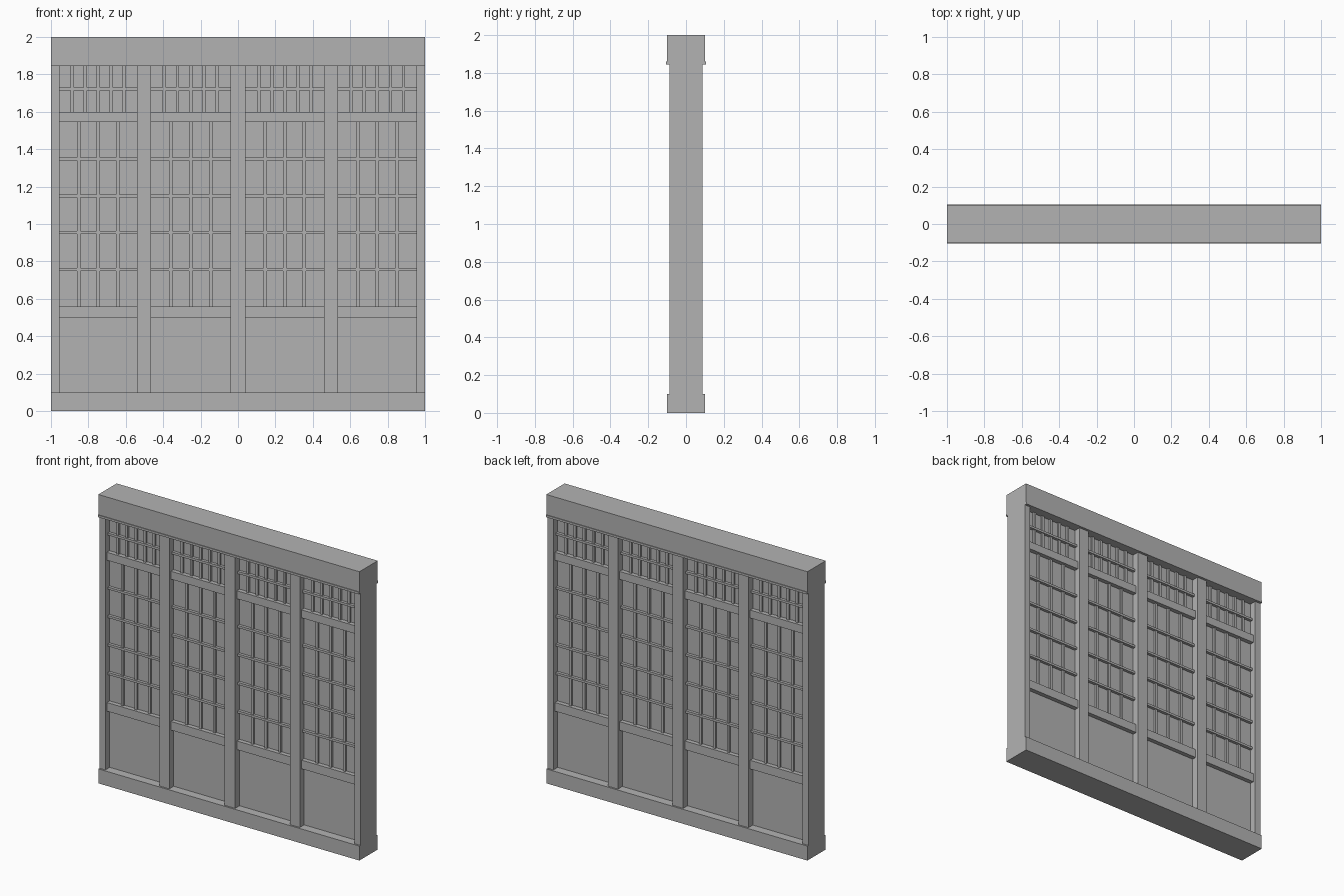
import bpy
import bmesh

cube = bpy.data.objects.get("Cube")
if cube:
    bpy.data.objects.remove(cube, do_unlink=True)

grey = bpy.data.materials.new("plain grey")
grey.use_nodes = True
colour = (0.45, 0.45, 0.45, 1)
grey.diffuse_color = colour
grey.node_tree.nodes["Principled BSDF"].inputs["Base Color"].default_value = colour


def box(name, x0, x1, z0, z1, depth):
    """Box centred on y = 0, reaching depth to the front and the back."""
    bm = bmesh.new()
    bmesh.ops.create_cube(bm, size=1)
    for v in bm.verts:
        v.co = (x1 if v.co.x > 0 else x0,
                depth if v.co.y > 0 else -depth,
                z1 if v.co.z > 0 else z0)
    mesh = bpy.data.meshes.new(name)
    bm.to_mesh(mesh)
    bm.free()
    mesh.materials.append(grey)
    obj = bpy.data.objects.new(name, mesh)
    bpy.context.collection.objects.link(obj)
    return obj


def lattice(name, x0, x1, z0, z1, columns, rows, width):
    """Evenly spaced upright and cross bars inside an opening."""
    for i in range(1, columns):
        x = x0 + (x1 - x0) * i / columns
        box(name + "_upright", x - width / 2, x + width / 2, z0, z1, UPRIGHT_DEPTH)
    for i in range(1, rows):
        z = z0 + (z1 - z0) * i / rows
        box(name + "_crossbar", x0, x1, z - 0.008, z + 0.008, CROSS_DEPTH)


PANEL_DEPTH = 0.04
UPRIGHT_DEPTH = 0.053
CROSS_DEPTH = 0.06
RAIL_DEPTH = 0.07

# Sill, head beam and its narrow lip
box("bottom_sill", -1, 1, 0, 0.1, 0.1)
box("head_beam", -1, 1, 1.845, 2, 0.1)
box("head_beam_lip", -1, 1, 1.845, 1.86, 0.105)

# Upright posts
posts = [(-1, -0.955), (-0.54, -0.465), (-0.04, 0.04), (0.46, 0.535), (0.955, 1)]
for x0, x1 in posts:
    box("post", x0, x1, 0.1, 1.845, 0.088)

# Panel, rails and lattices in each bay
for left, right in zip(posts, posts[1:]):
    x0, x1 = left[1], right[0]
    box("back_panel", x0, x1, 0.1, 1.845, PANEL_DEPTH)
    box("lower_rail", x0, x1, 0.5, 0.56, RAIL_DEPTH)
    box("upper_rail", x0, x1, 1.545, 1.6, RAIL_DEPTH)
    lattice("window_lattice", x0, x1, 0.56, 1.545, 4, 5, 0.018)
    lattice("transom_lattice", x0, x1, 1.6, 1.845, 6, 2, 0.018)
